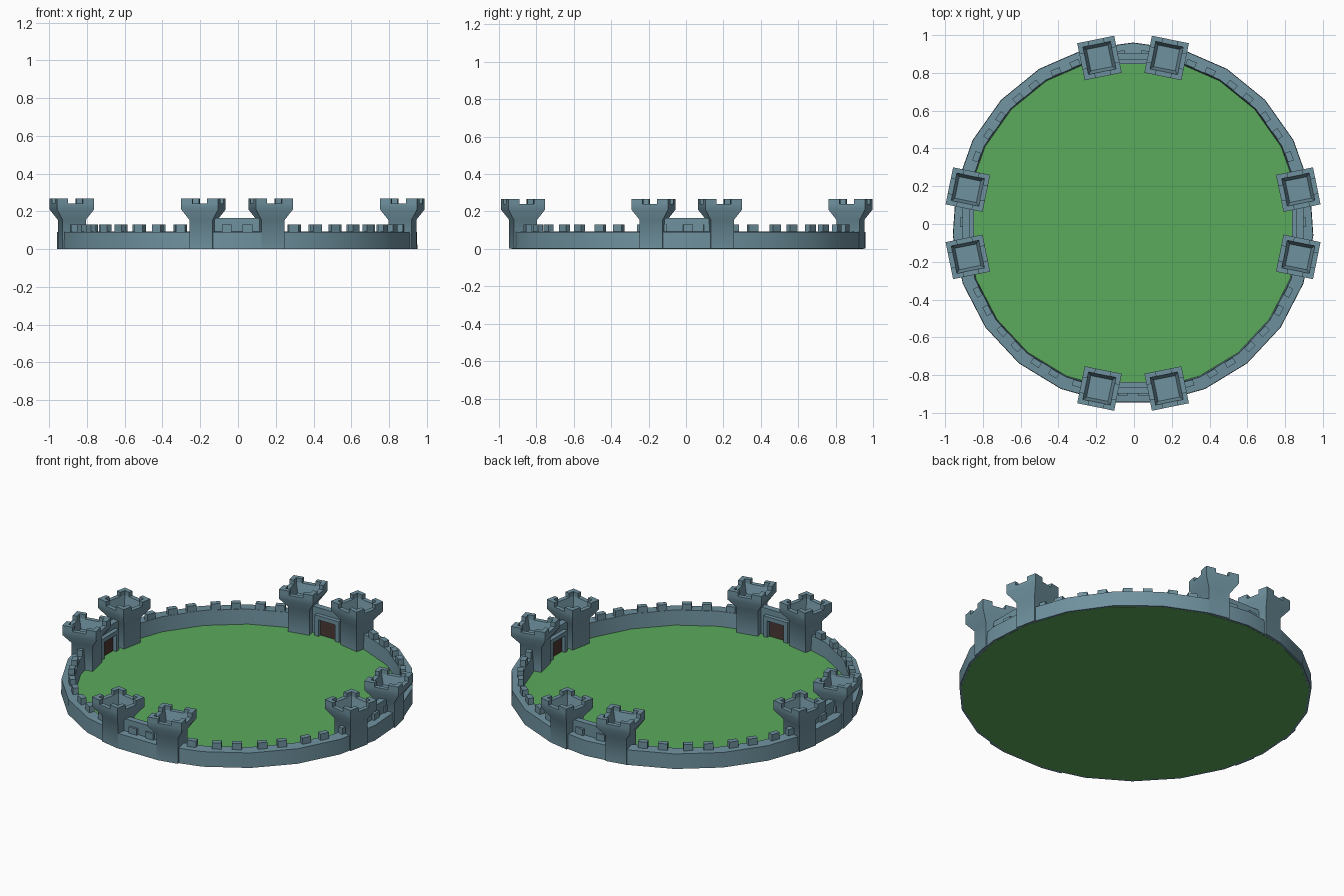
import bpy, bmesh, math
from mathutils import Matrix, Vector

if "Cube" in bpy.data.objects:
    bpy.data.objects.remove(bpy.data.objects["Cube"])

CENTRE = Matrix.Translation((-0.005, 0.004, 0))
SIDES = 23
STEP = math.tau / SIDES


def material(name, rgb):
    m = bpy.data.materials.new(name)
    m.diffuse_color = (*rgb, 1)
    m.use_nodes = True
    m.node_tree.nodes["Principled BSDF"].inputs["Base Color"].default_value = m.diffuse_color
    return m


STONE = material("stone", (0.158, 0.285, 0.345))
GRASS = material("grass", (0.105, 0.40, 0.105))
WOOD = material("wood", (0.07, 0.04, 0.035))


def finish(bm, name, mat, matrix=Matrix(), smooth=0):
    bmesh.ops.recalc_face_normals(bm, faces=bm.faces)
    me = bpy.data.meshes.new(name)
    bm.to_mesh(me)
    bm.free()
    me.materials.append(mat)
    ob = bpy.data.objects.new(name, me)
    ob.matrix_world = CENTRE @ matrix
    bpy.context.collection.objects.link(ob)
    if smooth:
        bpy.ops.object.select_all(action="DESELECT")
        bpy.context.view_layer.objects.active = ob
        ob.select_set(True)
        bpy.ops.object.shade_smooth_by_angle(angle=math.radians(smooth))
    return ob


def box(bm, lo, hi, m=Matrix()):
    lo, hi = Vector(lo), Vector(hi)
    t = Matrix.Translation((lo + hi) / 2) @ Matrix.Diagonal((*(hi - lo), 1))
    bmesh.ops.create_cube(bm, size=1, matrix=m @ t)


def stack(bm, profile, sides, start, closed):
    """Polygonal lathe through (radius, z) points."""
    rings = [[bm.verts.new((r * math.cos(start + i * math.tau / sides),
                            r * math.sin(start + i * math.tau / sides), z))
              for i in range(sides)] for r, z in profile]
    pairs = list(zip(rings, rings[1:]))
    if closed:
        pairs.append((rings[-1], rings[0]))
    else:
        bm.faces.new(rings[0])
        bm.faces.new(rings[-1])
    for a, b in pairs:
        for i in range(sides):
            j = (i + 1) % sides
            bm.faces.new((a[i], a[j], b[j], b[i]))


def turn(angle):
    return Matrix.Rotation(angle, 4, "Z")


# Grass floor
bm = bmesh.new()
stack(bm, [(0.945, 0), (0.945, 0.006)], SIDES, math.pi / 2, False)
finish(bm, "grass_floor", GRASS)

# Curtain wall ring
bm = bmesh.new()
stack(bm, [(0.957, 0.001), (0.955, 0.09), (0.888, 0.094), (0.882, 0.001)],
      SIDES, math.pi / 2, True)
finish(bm, "curtain_wall", STONE, smooth=30)

# Wall merlons, two to each straight wall section
bm = bmesh.new()
for k in range(SIDES):
    m = turn(math.pi / 2 + (k + 0.5) * STEP)
    for t in (-0.055, 0.055):
        box(bm, (0.882, t - 0.026, 0.09), (0.914, t + 0.026, 0.13), m)
finish(bm, "wall_merlons", STONE)

# Tower: square stem, flared head and hollow top with corner merlons
R2 = math.sqrt(2)


def tower(angle):
    bm = bmesh.new()
    profile = [(0.063, 0.001), (0.063, 0.155), (0.1, 0.21), (0.1, 0.241),
               (0.074, 0.241), (0.058, 0.185)]
    stack(bm, [(h * R2, z) for h, z in profile], 4, math.pi / 4, False)
    for q in range(4):
        m = turn(q * math.pi / 2)
        box(bm, (0.04, 0.074, 0.24), (0.1, 0.1, 0.267), m)
        box(bm, (0.074, 0.04, 0.24), (0.1, 0.074, 0.267), m)
    finish(bm, "tower", STONE, turn(angle) @ Matrix.Translation((0.893, 0, 0)), smooth=40)


# Gate: raised wall block, projecting doorway frame and dark wooden door
def gate(angle):
    bm = bmesh.new()
    box(bm, (0.866, -0.13, 0.001), (0.902, 0.13, 0.165))
    finish(bm, "gate_block", STONE, turn(angle))
    bm = bmesh.new()
    for s in (-1, 1):
        a, b = sorted((s * 0.055, s * 0.08))
        box(bm, (0.842, a, 0.001), (0.868, b, 0.105))
    box(bm, (0.842, -0.08, 0.105), (0.868, 0.08, 0.13))
    finish(bm, "gate_frame", STONE, turn(angle))
    bm = bmesh.new()
    box(bm, (0.863, -0.056, 0.001), (0.867, 0.056, 0.106))
    finish(bm, "gate_door", WOOD, turn(angle))


for q in range(4):
    axis = q * math.pi / 2
    gate(axis)
    for s in (-1, 1):
        tower(axis + s * math.radians(11.5))
